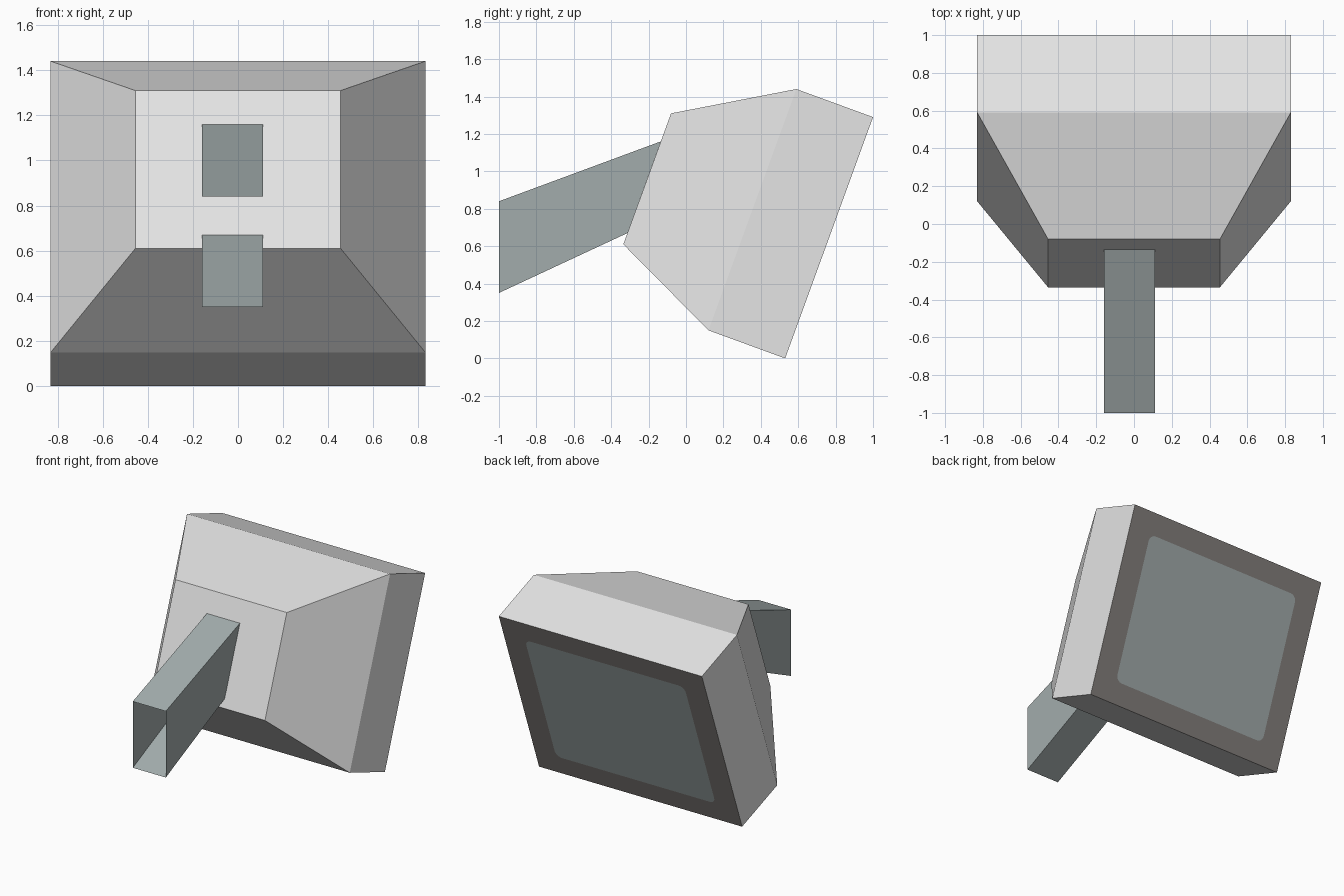
import bpy, bmesh, math
from mathutils import Vector

if "Cube" in bpy.data.objects:
    bpy.data.objects.remove(bpy.data.objects["Cube"])


def material(name, rgb):
    m = bpy.data.materials.new(name)
    m.diffuse_color = (*rgb, 1)
    m.use_nodes = True
    m.node_tree.nodes["Principled BSDF"].inputs["Base Color"].default_value = m.diffuse_color
    return m


casing = material("light grey casing", (0.78, 0.78, 0.78))
steel = material("blue grey", (0.362, 0.413, 0.413))
bezel = material("warm dark grey", (0.235, 0.216, 0.205))


def loft(name, sections, mats, caps=True):
    """Skin rectangular sections: (x_left, x_right, (y, z) bottom, (y, z) top)."""
    bm = bmesh.new()
    rings = [[bm.verts.new((x, *p)) for x, p in ((l, b), (r, b), (r, t), (l, t))]
             for l, r, b, t in sections]
    for r0, r1 in zip(rings, rings[1:]):
        for i in range(4):
            j = (i + 1) % 4
            bm.faces.new((r0[j], r0[i], r1[i], r1[j]))
    if caps:
        bm.faces.new(rings[0])
        bm.faces.new(rings[-1][::-1]).material_index = len(mats) - 1
    return finish(name, bm, mats)


def finish(name, bm, mats):
    me = bpy.data.meshes.new(name)
    bm.to_mesh(me)
    bm.free()
    for m in mats:
        me.materials.append(m)
    ob = bpy.data.objects.new(name, me)
    bpy.context.collection.objects.link(ob)
    return ob


# Tilted monitor housing; the last cap is the dark bezel
W = 0.83
bottom, top = (0.53, 0.0), (1.0, 1.29)
loft("monitor_housing", [
    (-0.455, 0.455, (-0.335, 0.61), (-0.08, 1.31)),
    (-W, W, (0.12, 0.15), (0.59, 1.44)),
    (-W, W, bottom, top)], [casing, bezel])

# Hollow, open-ended mounting arm running up to the rear panel
loft("mounting_arm", [
    (-0.16, 0.11, (-1.0, 0.35), (-1.0, 0.84)),
    (-0.16, 0.11, (-0.313, 0.67), (-0.135, 1.16))], [steel], caps=False)

# Rounded screen plate lying on the bezel
lo, hi = Vector((0, *bottom)), Vector((0, *top))
up = (hi - lo).normalized()
side = Vector((1, 0, 0))
out = up.cross(side).normalized()
if out.y < 0:
    out.negate()
centre = (lo + hi) / 2
hw, hh, rad, steps = W * 0.786, (hi - lo).length / 2 * 0.774, 0.05, 5
bm = bmesh.new()
ring = []
for q, (sx, sy) in enumerate(((1, 1), (-1, 1), (-1, -1), (1, -1))):
    for k in range(steps + 1):
        a = math.pi / 2 * (q + k / steps)
        u = sx * (hw - rad) + rad * math.cos(a)
        v = sy * (hh - rad) + rad * math.sin(a)
        ring.append(bm.verts.new(centre + side * u + up * v + out * 0.003))
face = bm.faces.new(ring)
face.normal_update()
if face.normal.dot(out) < 0:
    face.normal_flip()
finish("screen", bm, [steel])
